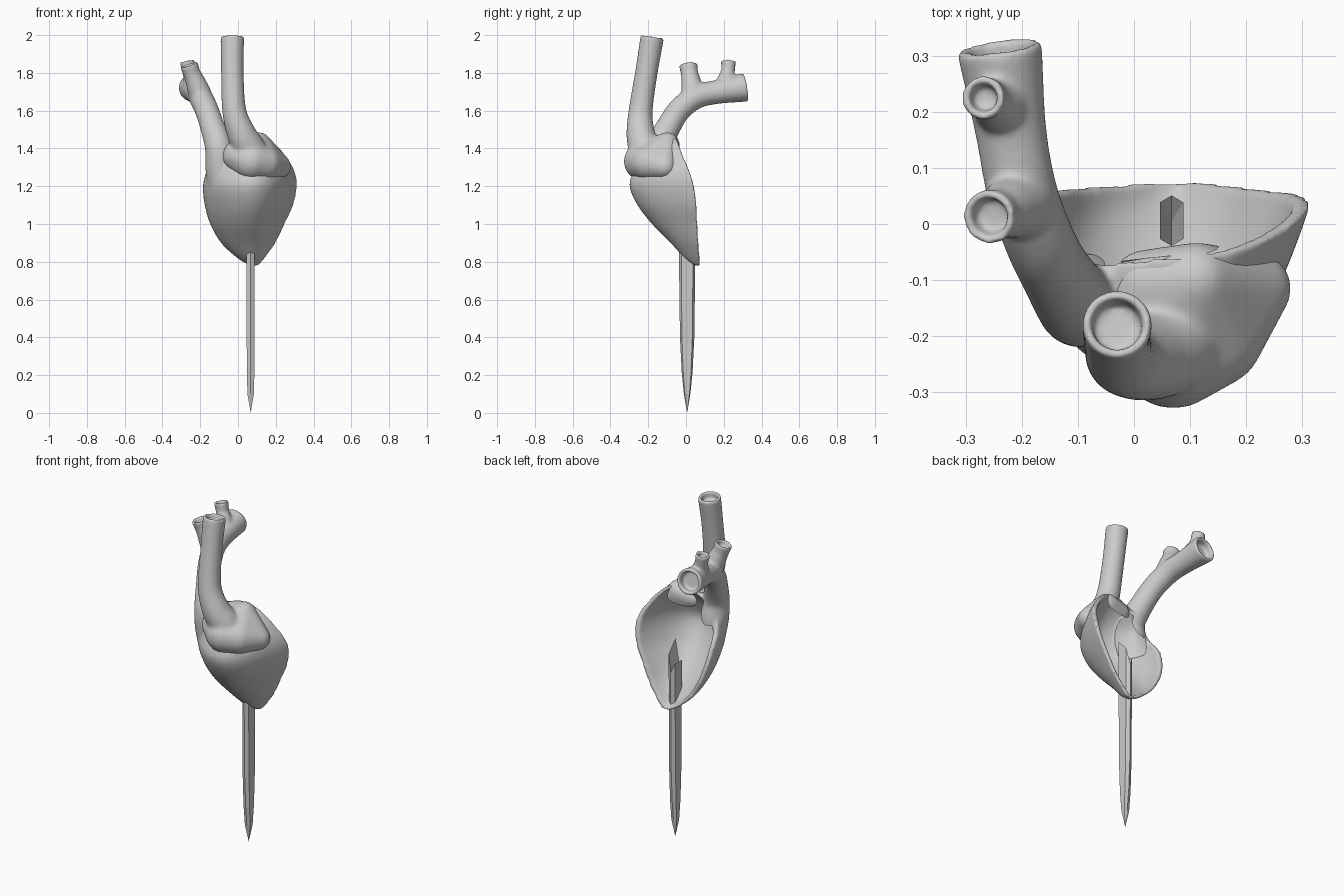
import bpy, bmesh
from math import sin, cos, pi
from mathutils import Vector, Matrix

if "Cube" in bpy.data.objects:
    bpy.data.objects.remove(bpy.data.objects["Cube"])


def spline(pts, steps):
    """Catmull-Rom through tuples of any length."""
    out = []
    for i in range(len(pts) - 1):
        a, b, c, d = (pts[max(0, min(len(pts) - 1, i + k))] for k in (-1, 0, 1, 2))
        for s in range(steps):
            t = s / steps
            out.append([0.5 * (2 * q + (r - p) * t + (2 * p - 5 * q + 4 * r - u) * t * t
                               + (3 * q - p - 3 * r + u) * t ** 3)
                        for p, q, r, u in zip(a, b, c, d)])
    return out + [list(pts[-1])]


def loft(bm, rings):
    """Skin closed rings and cap both ends."""
    vs = [[bm.verts.new(p) for p in ring] for ring in rings]
    n = len(vs[0])
    faces = [bm.faces.new((a[j], a[(j + 1) % n], b[(j + 1) % n], b[j]))
             for a, b in zip(vs, vs[1:]) for j in range(n)]
    faces += [bm.faces.new(vs[0][::-1]), bm.faces.new(vs[-1])]
    bmesh.ops.recalc_face_normals(bm, faces=faces)


def tube(bm, pts, n=28, wall=0.017, depth=0.045):
    """Vessel along (x, y, z, radius) points with a recessed open end."""
    path = spline(pts, 6)
    P = [Vector(p[:3]) for p in path]
    rings = []

    def ring(c, t, r):
        u = t.cross(Vector((1, 0.3, 0))).normalized()
        w = t.cross(u)
        rings.append([c + r * (u * cos(2 * pi * k / n) + w * sin(2 * pi * k / n)) for k in range(n)])

    for i, p in enumerate(path):
        t = (P[min(i + 1, len(P) - 1)] - P[max(i - 1, 0)]).normalized()
        ring(P[i], t, p[3])
    ring(P[-1], t, path[-1][3] - wall)
    ring(P[-1] - t * depth, t, path[-1][3] - wall)
    loft(bm, rings)


def hull(bm, balls):
    """Convex skin around (x, y, z, radius) balls."""
    tmp = bmesh.new()
    for x, y, z, r in balls:
        bmesh.ops.create_uvsphere(tmp, u_segments=20, v_segments=14, radius=r,
                                  matrix=Matrix.Translation((x, y, z)))
    pts = [v.co.copy() for v in tmp.verts]
    tmp.free()
    vs = [bm.verts.new(p) for p in pts]
    res = bmesh.ops.convex_hull(bm, input=vs)
    junk = {g for key in ("geom_interior", "geom_unused") for g in res[key]
            if isinstance(g, bmesh.types.BMVert)}
    bmesh.ops.delete(bm, geom=list(junk), context='VERTS')


def finish(bm, name, voxel=None, smooth=0, cutter=None):
    me = bpy.data.meshes.new(name)
    bm.to_mesh(me)
    bm.free()
    ob = bpy.data.objects.new(name, me)
    bpy.context.collection.objects.link(ob)
    if voxel:
        m = ob.modifiers.new("fuse", 'REMESH')
        m.mode, m.voxel_size, m.use_smooth_shade = 'VOXEL', voxel, True
        s = ob.modifiers.new("soften", 'SMOOTH')
        s.factor, s.iterations = 0.5, smooth
    if cutter:
        c = ob.modifiers.new("clear_cup", 'BOOLEAN')
        c.operation, c.object, c.solver = 'DIFFERENCE', cutter, 'EXACT'
    return ob


# Cup cross-sections: z, left x, right x, front y, rim y, left rim offset
ROWS = spline([(.78, .06, .11, .045, .076, 0), (.82, -.005, .145, -.008, .073, 0),
               (.9, -.09, .202, -.082, .066, 0), (1.0, -.147, .25, -.18, .06, 0),
               (1.1, -.176, .295, -.257, .055, -.015), (1.2, -.186, .314, -.299, .041, -.04),
               (1.28, -.168, .303, -.277, .018, -.075), (1.36, -.14, .256, -.232, -.016, -.07),
               (1.43, -.07, .195, -.162, -.041, -.03), (1.47, .05, .13, -.09, -.056, 0)], 5)


def arc(row, inset, n=40):
    z, xl, xr, yf, yb, dl = row
    cx, rx = (xl + xr) / 2, max((xr - xl) / 2 - inset, .003)
    yf = min(yf + inset * 1.3, yb - .002)
    pts = []
    for k in range(n + 1):
        c = -cos(pi * k / n)
        q = 1.35 + .55 * c
        y0 = yb + dl * max(-c, 0) ** 1.5
        pts.append((cx + rx * c, y0 + (yf - y0) * max(sin(pi * k / n), 0) ** q, z))
    return pts


def hidden_cutter(name, inset):
    bm = bmesh.new()
    loft(bm, [arc(r, inset) for r in ROWS[2:-2]])
    ob = finish(bm, name)
    ob.hide_render = True
    ob.hide_set(True)
    return ob


# Heart-shaped cup guard fused with the arched vessel and its two stubs
bm = bmesh.new()
loft(bm, [arc(r, 0) + arc(r, .03)[::-1] for r in ROWS])
tube(bm, [(-.085, -.125, 1.2, .075), (-.09, -.135, 1.3, .083), (-.102, -.14, 1.41, .074),
          (-.137, -.09, 1.52, .065), (-.168, -.03, 1.61, .063), (-.2, .06, 1.675, .063),
          (-.22, .17, 1.7, .064), (-.24, .317, 1.724, .077)], wall=.021)
tube(bm, [(-.19, .04, 1.66, .058), (-.205, .035, 1.7, .06), (-.23, .025, 1.765, .051),
          (-.245, .018, 1.8, .046), (-.26, .012, 1.845, .05)], wall=.017, depth=.035)
tube(bm, [(-.225, .2, 1.69, .055), (-.24, .21, 1.755, .049), (-.258, .222, 1.81, .037),
          (-.27, .225, 1.865, .041)], wall=.016, depth=.035)
finish(bm, "heart_cup_and_arched_vessel", .006, 24, hidden_cutter("cup_hollow_cutter", .036))

# Front vessel with a swollen base seated on the cup
bm = bmesh.new()
tube(bm, [(.09, -.2, 1.34, .09), (.06, -.22, 1.4, .086), (.018, -.24, 1.48, .076),
          (-.02, -.24, 1.6, .064), (-.03, -.21, 1.8, .06), (-.03, -.178, 1.994, .063)], wall=.018)
hull(bm, [(.0, -.2, 1.36, .083), (.07, -.228, 1.332, .102), (.14, -.2, 1.322, .092),
          (.215, -.115, 1.305, .066), (.02, -.105, 1.405, .06), (.11, -.1, 1.418, .068)])
finish(bm, "front_vessel", .006, 30, hidden_cutter("cup_seat_cutter", .014))

# Faceted blade with notched upper end inside the cup
bm = bmesh.new()
CX, CY = .067, .006
SIDES = [(1, -.72), (1, .72), (0, 1), (-1, .72), (-1, -.72), (0, -1)]
rings = []
for z, hx, hy in [(.1, .017, .017), (.22, .02, .029), (.4, .021, .038), (.8, .021, .043)]:
    rings.append([bm.verts.new((CX + a * hx, CY + b * hy, z)) for a, b in SIDES])
rings.append([bm.verts.new((CX + a * .021, CY + b * .045, z))
              for (a, b), z in zip(SIDES, (1.17, 1.1, 1.0, 1.05, 1.05, 1.0))])
tip, notch = bm.verts.new((CX, CY, 0)), bm.verts.new((CX, CY, .94))
for j in range(6):
    k = (j + 1) % 6
    for a, b in zip(rings, rings[1:]):
        bm.faces.new((a[j], a[k], b[k], b[j]))
    bm.faces.new((tip, rings[0][k], rings[0][j]))
    bm.faces.new((notch, rings[-1][j], rings[-1][k]))
bmesh.ops.recalc_face_normals(bm, faces=bm.faces)
finish(bm, "blade")
